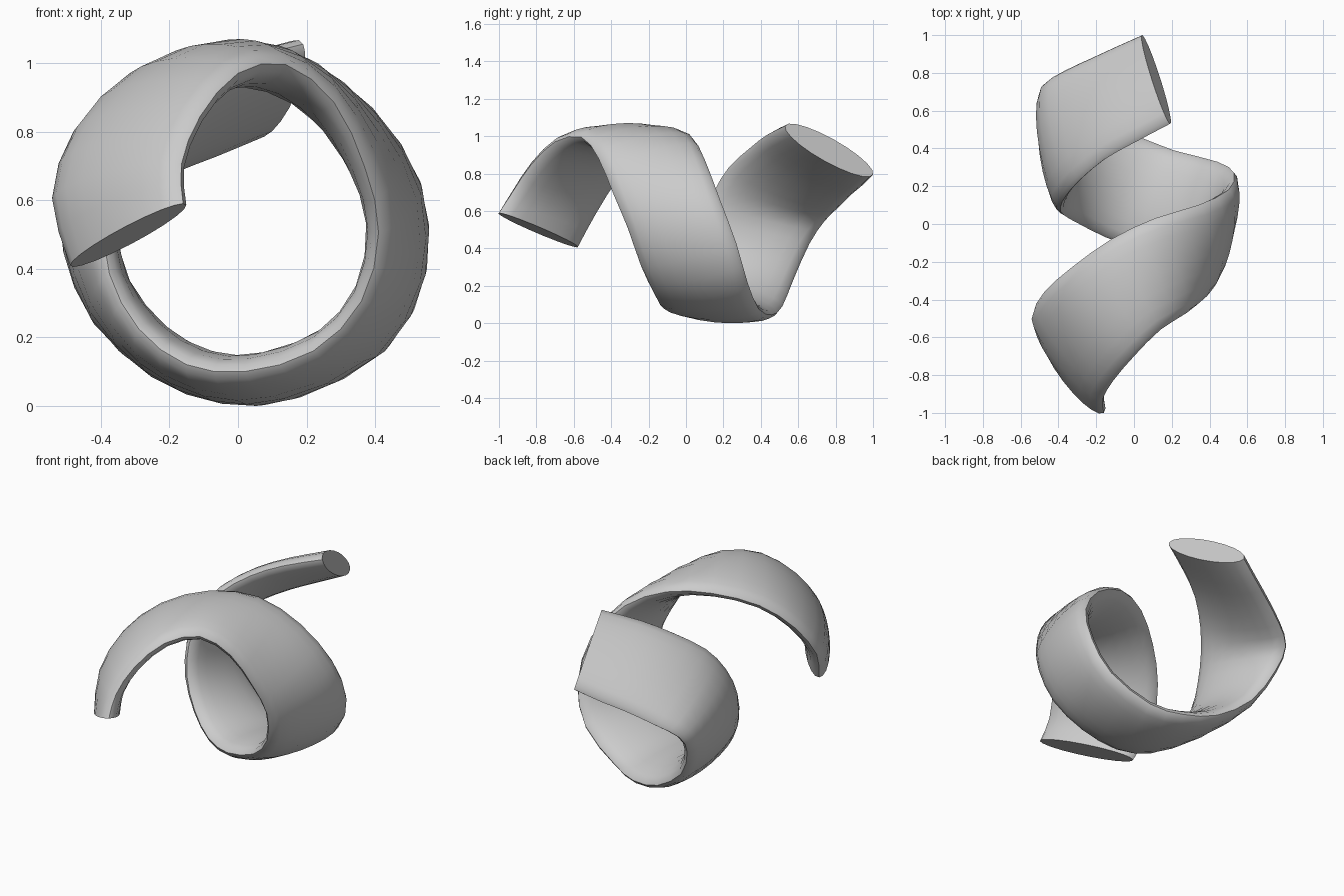
import bpy, bmesh, math
from mathutils import Vector

cube = bpy.data.objects.get("Cube")
if cube:
    bpy.data.objects.remove(cube, do_unlink=True)

SIDES = 20          # points around the oval section
STEPS = 2           # rings per station
HALF_THICK = 0.07   # half thickness of the oval
START_DIRECTION = Vector((-.2, .25, .95))   # heading at the front end

# Stations along the coil: front rim point, back rim point
STATIONS = [
    ((-.16, -1.0, .585), (-.48, -.58, .40)),
    ((-.165, -.925, .70), (-.535, -.48, .59)),
    ((-.11, -.83, .84), (-.475, -.36, .78)),
    ((.00, -.70, .965), (-.33, -.23, .925)),
    ((.14, -.56, .99), (-.12, -.08, 1.0)),
    ((.28, -.47, .88), (.11, .03, .99)),
    ((.37, -.39, .69), (.34, .10, .87)),
    ((.41, -.31, .50), (.50, .18, .66)),
    ((.36, -.24, .30), (.53, .27, .42)),
    ((.22, -.17, .155), (.44, .33, .21)),
    ((.02, -.13, .095), (.21, .39, .07)),
    ((-.15, -.07, .115), (.03, .46, .04)),
    ((-.29, .00, .22), (-.17, .515, .085)),
    ((-.375, .05, .38), (-.37, .575, .23)),
    ((-.39, .09, .55), (-.47, .66, .42)),
    ((-.36, .15, .70), (-.475, .74, .54)),
    ((-.29, .23, .83), (-.37, .81, .61)),
    ((-.16, .34, .93), (-.22, .88, .68)),
    ((.00, .43, 1.0), (-.09, .94, .73)),
    ((.19, .53, 1.05), (.045, 1.0, .79)),
]


def smooth_path(points):
    """Catmull-Rom curve through the points."""
    p = [Vector(q) for q in points]
    p = [2 * p[0] - p[1]] + p + [2 * p[-1] - p[-2]]
    out = []
    for i in range(1, len(p) - 2):
        a, b, c, d = p[i - 1:i + 3]
        for k in range(STEPS):
            t = k / STEPS
            out.append(0.5 * (2 * b + (c - a) * t + (2 * a - 5 * b + 4 * c - d) * t ** 2
                              + (3 * b - a - 3 * c + d) * t ** 3))
    return out + [p[-2]]


front_rim = smooth_path([s[0] for s in STATIONS])
back_rim = smooth_path([s[1] for s in STATIONS])
centres = [(a + b) / 2 for a, b in zip(front_rim, back_rim)]

# Heading of the band at each ring
last = len(centres) - 1
headings = [centres[min(i + 1, last)] - centres[max(i - 1, 0)] for i in range(last + 1)]
headings[0] = START_DIRECTION

# Sweep the oval between the two rims
bm = bmesh.new()
rings = []
for i, c in enumerate(centres):
    major = (back_rim[i] - front_rim[i]) / 2
    minor = headings[i].cross(major).normalized() * HALF_THICK
    rings.append([bm.verts.new(c + major * math.cos(u) + minor * math.sin(u))
                  for u in (2 * math.pi * k / SIDES for k in range(SIDES))])
for r0, r1 in zip(rings, rings[1:]):
    for k in range(SIDES):
        n = (k + 1) % SIDES
        bm.faces.new((r0[k], r0[n], r1[n], r1[k]))

# Flat end caps
bm.faces.new(rings[0][::-1])
bm.faces.new(rings[-1])
bmesh.ops.recalc_face_normals(bm, faces=bm.faces)

# Rest the coil on the ground
low = min(v.co.z for v in bm.verts)
bmesh.ops.translate(bm, vec=(0, 0, -low), verts=bm.verts)

mesh = bpy.data.meshes.new("spiral_band")
bm.to_mesh(mesh)
bm.free()
band = bpy.data.objects.new("spiral_band", mesh)
bpy.context.collection.objects.link(band)

# Plain grey finish
grey = bpy.data.materials.new("light_grey")
grey.use_nodes = True
colour = (0.6, 0.6, 0.6, 1)
grey.diffuse_color = colour
grey.node_tree.nodes["Principled BSDF"].inputs["Base Color"].default_value = colour
mesh.materials.append(grey)

bpy.ops.object.select_all(action='DESELECT')
band.select_set(True)
bpy.context.view_layer.objects.active = band
bpy.ops.object.shade_smooth_by_angle(angle=math.radians(40))
